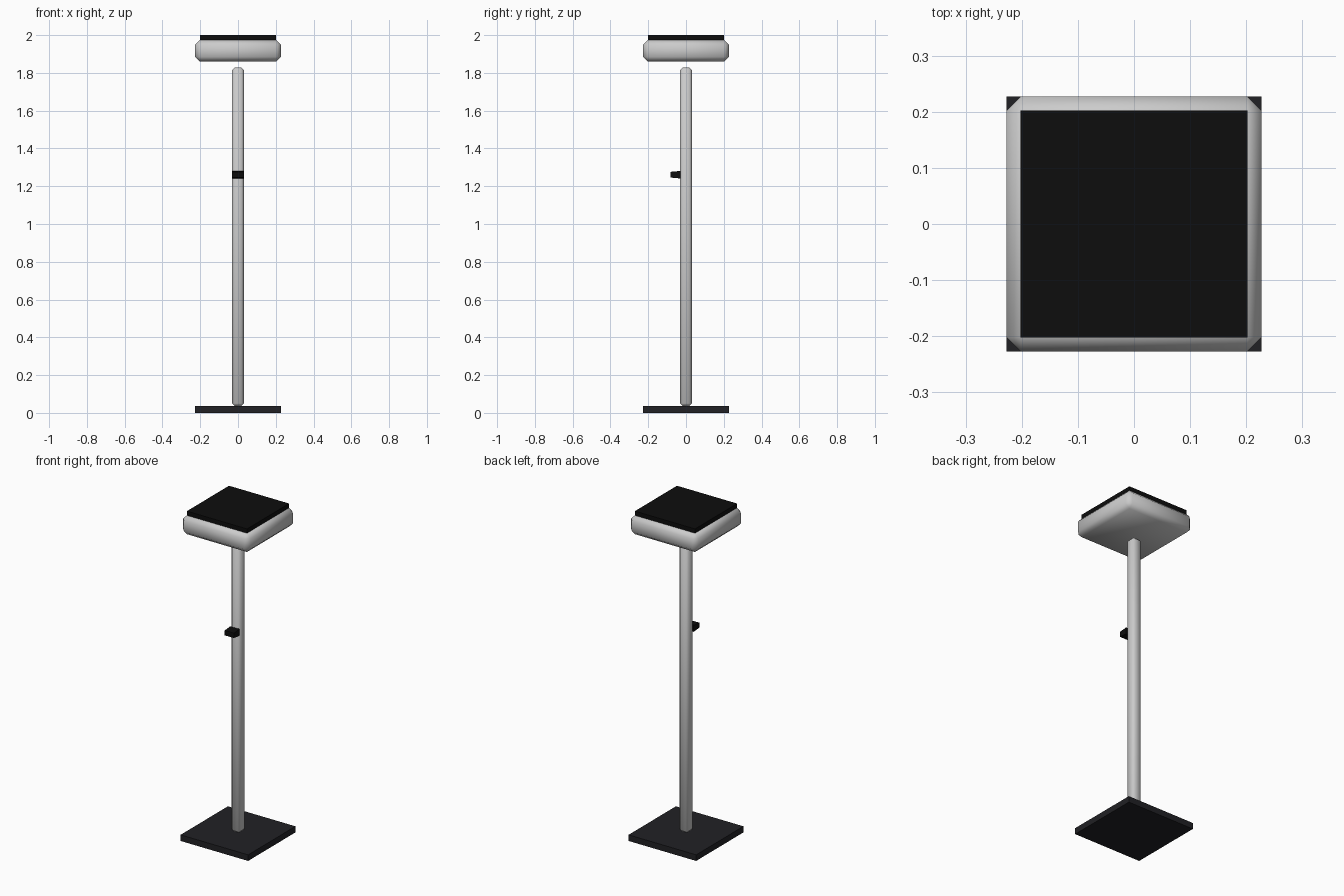
import bpy
import math

if "Cube" in bpy.data.objects:
    bpy.data.objects.remove(bpy.data.objects["Cube"])


def paint(name, rgb):
    mat = bpy.data.materials.new(name)
    mat.diffuse_color = (*rgb, 1)
    mat.use_nodes = True
    mat.node_tree.nodes["Principled BSDF"].inputs["Base Color"].default_value = mat.diffuse_color
    return mat


def box(name, half_x, y0, y1, z0, z1, mat=None, bevel=0):
    bpy.ops.mesh.primitive_cube_add(size=1, location=(0, (y0 + y1) / 2, (z0 + z1) / 2))
    ob = bpy.context.object
    ob.name = name
    ob.scale = (2 * half_x, y1 - y0, z1 - z0)
    bpy.ops.object.transform_apply(location=False, rotation=False, scale=True)
    if bevel:
        mod = ob.modifiers.new("chamfer", "BEVEL")
        mod.width = bevel
        mod.segments = 1
        bpy.ops.object.modifier_apply(modifier=mod.name)
        bpy.ops.object.shade_smooth_by_angle(angle=math.radians(50))
    if mat:
        ob.data.materials.append(mat)
    return ob


dark = paint("dark_base", (0.015, 0.015, 0.018))
black = paint("black_panel", (0.004, 0.004, 0.004))

# Floor plate and chamfered post
box("base_plate", 0.227, -0.227, 0.227, 0, 0.037, dark)
box("post", 0.031, -0.031, 0.031, 0.037, 1.828, None, 0.013)

# Chamfered head floating just above the post, with a raised black panel
box("head", 0.227, -0.227, 0.227, 1.86, 1.974, None, 0.025)
box("top_panel", 0.202, -0.202, 0.202, 1.968, 2.0, black)

# Small knob on the front of the post: a block with a tapered outer face
knob = box("knob", 0.031, -0.083, -0.029, 1.241, 1.281, black)
for v in knob.data.vertices:
    if v.co.y < 0:
        v.co.z *= 0.75
knob.data.update()
